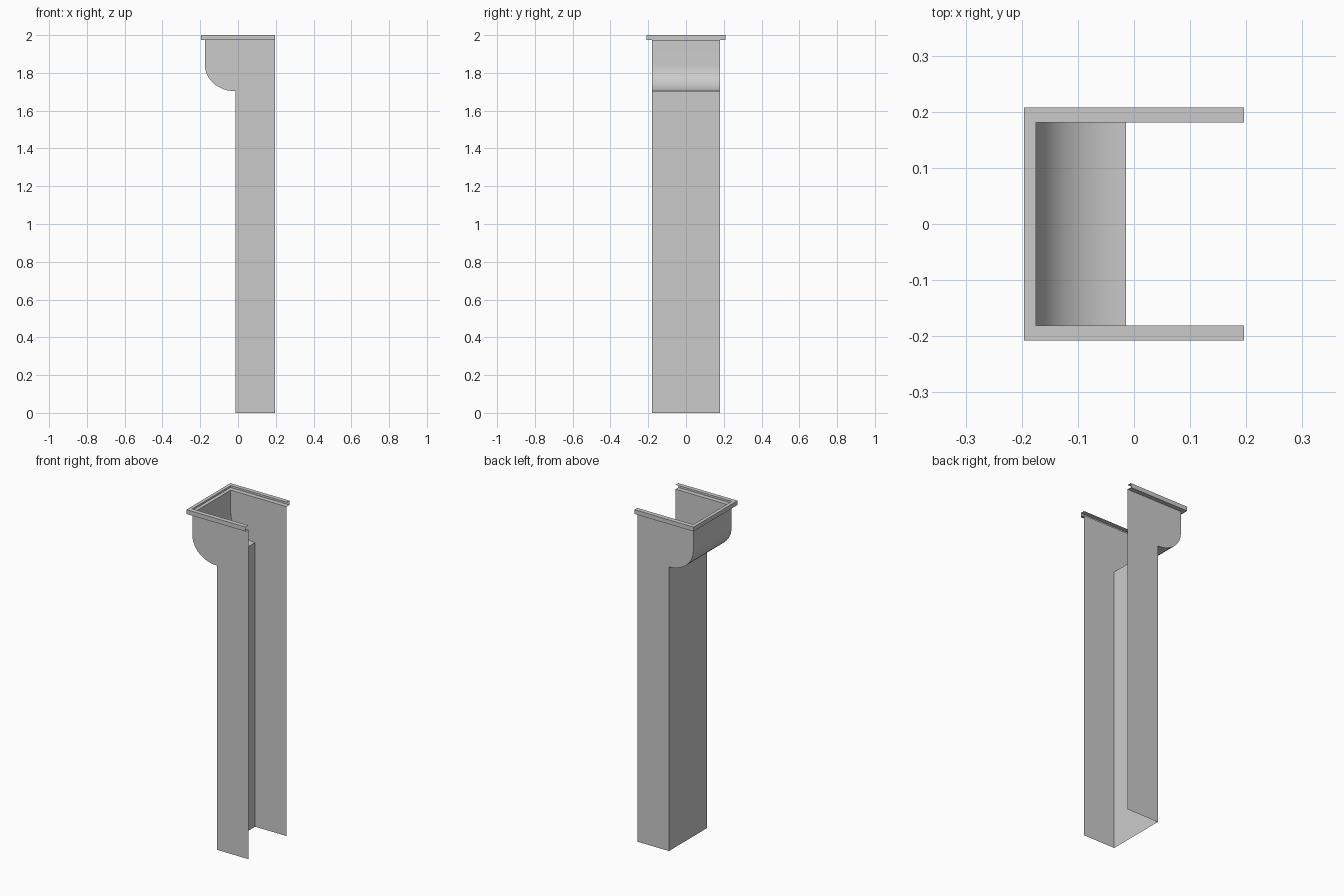
import bpy, bmesh, math

if "Cube" in bpy.data.objects:
    bpy.data.objects.remove(bpy.data.objects["Cube"])

X_BACK, X_POST, X_BOW = 0.196, -0.014, -0.175   # open back, post face, bracket face
Y_WALL, X_RIM, Y_RIM = 0.181, -0.196, 0.208
Z_RIM, Z_TOP, Z_BOTTOM, Z_ARC = 1.974, 2.0, 1.703, 1.84


def make_object(name, bm):
    mesh = bpy.data.meshes.new(name)
    bm.to_mesh(mesh)
    bm.free()
    obj = bpy.data.objects.new(name, mesh)
    bpy.context.collection.objects.link(obj)
    return obj


# Side profile of the face: straight post, rounded bracket, straight top
STEPS = 12
profile = [(X_POST, 0.0)]
for i in range(STEPS + 1):
    a = math.pi / 2 * i / STEPS
    profile.append((X_POST + (X_BOW - X_POST) * math.sin(a),
                    Z_ARC - (Z_ARC - Z_BOTTOM) * math.cos(a)))
profile.append((X_BOW, Z_RIM))

# Shell: face strip joined to two side sheets, open at back, top and bottom
bm = bmesh.new()
left = [bm.verts.new((x, -Y_WALL, z)) for x, z in profile]
right = [bm.verts.new((x, Y_WALL, z)) for x, z in profile]
for i in range(len(profile) - 1):
    bm.faces.new((left[i], left[i + 1], right[i + 1], right[i]))
for row, y in ((left, -Y_WALL), (right, Y_WALL)):
    back = [bm.verts.new((X_BACK, y, z)) for z in (Z_RIM, 0.0)]
    bm.faces.new(row + back)
bmesh.ops.recalc_face_normals(bm, faces=bm.faces)
# make the face strip point outwards (-x)
bm.faces.ensure_lookup_table()
if bm.faces[0].normal.x > 0:
    bmesh.ops.reverse_faces(bm, faces=bm.faces)
shell = make_object("column_shell", bm)

# Rim: channel section (under lip, outer band, top lip) around three sides
bm = bmesh.new()
section = [(X_BOW, Y_WALL, Z_RIM), (X_RIM, Y_RIM, Z_RIM),
           (X_RIM, Y_RIM, Z_TOP), (X_BOW, Y_WALL, Z_TOP)]
loops = [[bm.verts.new(p) for p in ((X_BACK, -y, z), (x, -y, z), (x, y, z), (X_BACK, y, z))]
         for x, y, z in section]
for low, high in zip(loops, loops[1:]):
    for i in range(3):
        bm.faces.new((low[i], high[i], high[i + 1], low[i + 1]))
bm.normal_update()
bm.faces.ensure_lookup_table()
if bm.faces[4].normal.x > 0:
    bmesh.ops.reverse_faces(bm, faces=bm.faces)
make_object("top_rim", bm)

# Smooth only the rounded bracket
bpy.ops.object.select_all(action='DESELECT')
shell.select_set(True)
bpy.context.view_layer.objects.active = shell
bpy.ops.object.shade_smooth_by_angle(angle=math.radians(30))
